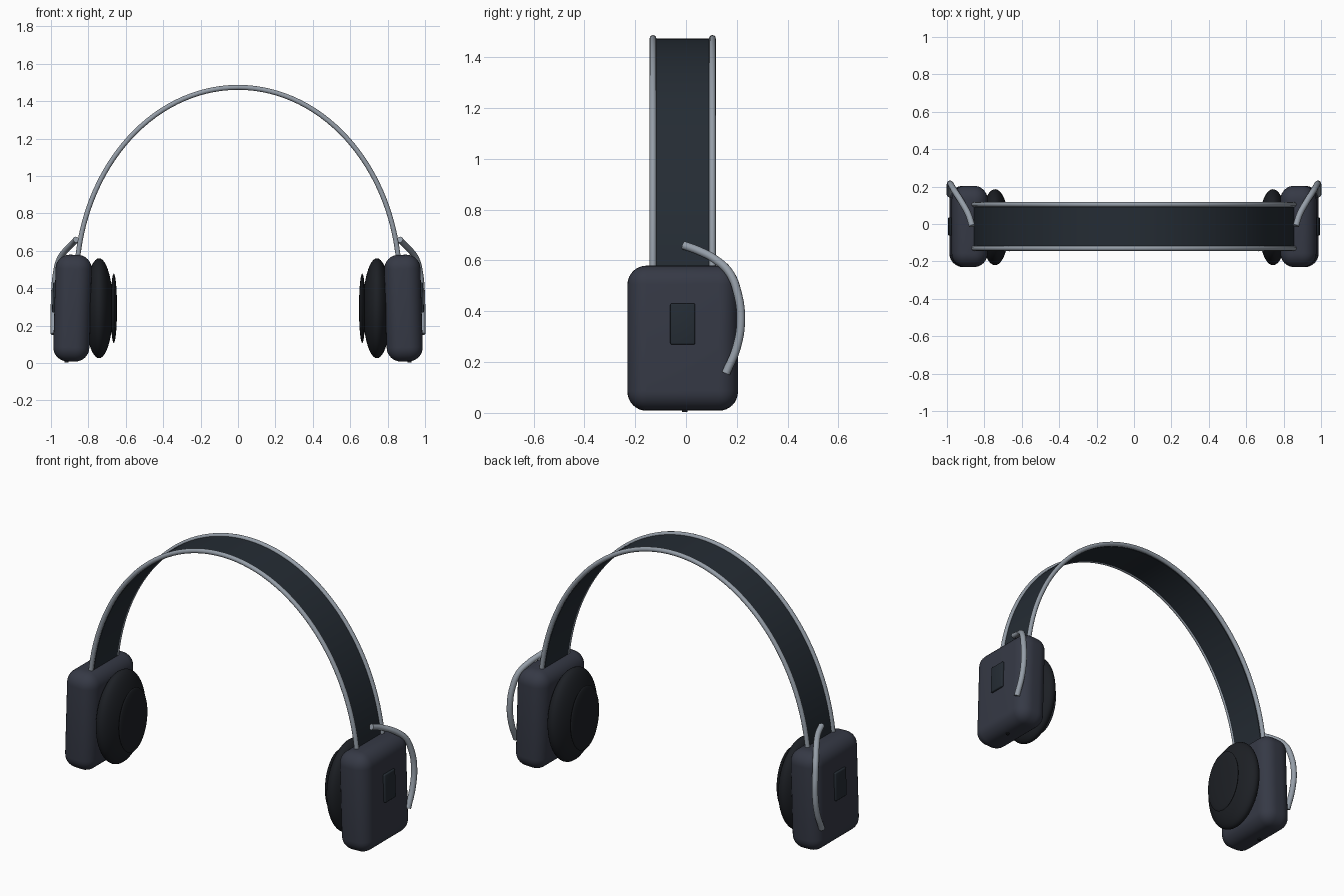
import bpy, bmesh, math
from mathutils import Matrix

if "Cube" in bpy.data.objects:
    bpy.data.objects.remove(bpy.data.objects["Cube"])


def material(name, rgb):
    m = bpy.data.materials.new(name)
    m.diffuse_color = (*rgb, 1)
    m.use_nodes = True
    m.node_tree.nodes["Principled BSDF"].inputs["Base Color"].default_value = m.diffuse_color
    return m


SHELL = material("shell", (0.036, 0.041, 0.060))
BAND = material("band", (0.018, 0.025, 0.034))
PAD = material("pad", (0.012, 0.014, 0.018))
METAL = material("metal", (0.30, 0.34, 0.39))


def finish(name, bm, mat):
    bmesh.ops.recalc_face_normals(bm, faces=bm.faces)
    me = bpy.data.meshes.new(name)
    bm.to_mesh(me)
    bm.free()
    me.materials.append(mat)
    ob = bpy.data.objects.new(name, me)
    bpy.context.collection.objects.link(ob)
    bpy.context.view_layer.objects.active = ob
    ob.select_set(True)
    bpy.ops.object.shade_smooth_by_angle(angle=math.radians(35))
    ob.select_set(False)
    return ob


def rounded_box(name, loc, size, radius, segs, tilt, mat):
    bm = bmesh.new()
    bmesh.ops.create_cube(bm, size=1, matrix=Matrix.Diagonal((*size, 1)))
    bmesh.ops.bevel(bm, geom=bm.edges[:], offset=radius, segments=segs,
                    profile=0.5, affect='EDGES')
    ob = finish(name, bm, mat)
    ob.location = loc
    ob.rotation_euler = (0, tilt, 0)
    return ob


def ellipsoid(name, loc, radii, mat):
    # poles lie along x, so the rim is a clean ring
    bm = bmesh.new()
    bmesh.ops.create_uvsphere(bm, u_segments=48, v_segments=24, radius=1)
    bmesh.ops.rotate(bm, verts=bm.verts, matrix=Matrix.Rotation(math.pi / 2, 3, 'Y'))
    bmesh.ops.scale(bm, verts=bm.verts, vec=radii)
    ob = finish(name, bm, mat)
    for p in ob.data.polygons:
        p.use_smooth = True
    ob.location = loc
    return ob


def tube(name, pts, radius, mat, smooth=False):
    cu = bpy.data.curves.new(name, 'CURVE')
    cu.dimensions = '3D'
    cu.bevel_depth = radius
    cu.bevel_resolution = 4
    cu.use_fill_caps = True
    if smooth:
        sp = cu.splines.new('BEZIER')
        sp.bezier_points.add(len(pts) - 1)
        for b, p in zip(sp.bezier_points, pts):
            b.co = p
            b.handle_left_type = b.handle_right_type = 'AUTO'
    else:
        sp = cu.splines.new('POLY')
        sp.points.add(len(pts) - 1)
        for b, p in zip(sp.points, pts):
            b.co = (*p, 1)
    cu.materials.append(mat)
    ob = bpy.data.objects.new(name, cu)
    bpy.context.collection.objects.link(ob)
    return ob


def arch(inset, base=0.43, n=64):
    # half ellipse in the xz plane
    return [((0.864 - inset) * math.cos(math.pi * i / n),
             base + (1.044 - inset) * math.sin(math.pi * i / n)) for i in range(n + 1)]


# headband strip: closed cross-section swept along the arch
Y0, Y1 = -0.13, 0.104
bm = bmesh.new()
rows = []
for (xo, zo), (xi, zi) in zip(arch(0), arch(0.012)):
    rows.append([bm.verts.new(c) for c in ((xo, Y0 + 0.01, zo), (xo, Y1 - 0.01, zo),
                                           (xi, Y1 - 0.01, zi), (xi, Y0 + 0.01, zi))])
for a, b in zip(rows, rows[1:]):
    for k in range(4):
        j = (k + 1) % 4
        bm.faces.new((a[k], b[k], b[j], a[j]))
bm.faces.new(rows[0])
bm.faces.new(rows[-1])
finish("headband", bm, BAND)

# metal rail on each edge of the headband
for tag, y in (("front", Y0), ("back", Y1)):
    tube(tag + "_band_rail", [(x, y, z) for x, z in arch(0)], 0.0132, METAL)

# both sides: cup, cushion, inner pad, outer panel, port and curved arm
ARM = [(0.866, -0.01, 0.66), (0.885, 0.05, 0.638), (0.922, 0.118, 0.602),
       (0.956, 0.172, 0.55), (0.974, 0.202, 0.475), (0.983, 0.216, 0.37),
       (0.985, 0.20, 0.26), (0.985, 0.157, 0.155)]
for side, s in (("right", 1), ("left", -1)):
    tilt = -0.03 * s
    rounded_box(side + "_ear_cup", (0.885 * s, -0.013, 0.294), (0.193, 0.435, 0.57),
                0.075, 8, tilt, SHELL)
    ellipsoid(side + "_cushion", (0.743 * s, -0.017, 0.293), (0.075, 0.203, 0.267), PAD)
    ellipsoid(side + "_inner_pad", (0.664 * s, -0.017, 0.293), (0.017, 0.13, 0.185), PAD)
    rounded_box(side + "_outer_panel", (0.981 * s, -0.013, 0.35), (0.022, 0.098, 0.162),
                0.006, 3, tilt, BAND)
    bm = bmesh.new()
    bmesh.ops.create_cone(bm, cap_ends=True, segments=16, radius1=0.010,
                          radius2=0.010, depth=0.02)
    port = finish(side + "_port", bm, PAD)
    port.location = (0.917 * s, -0.005, 0.013)
    tube(side + "_arm", [(x * s, y, z) for x, y, z in ARM], 0.0165, METAL, True)
